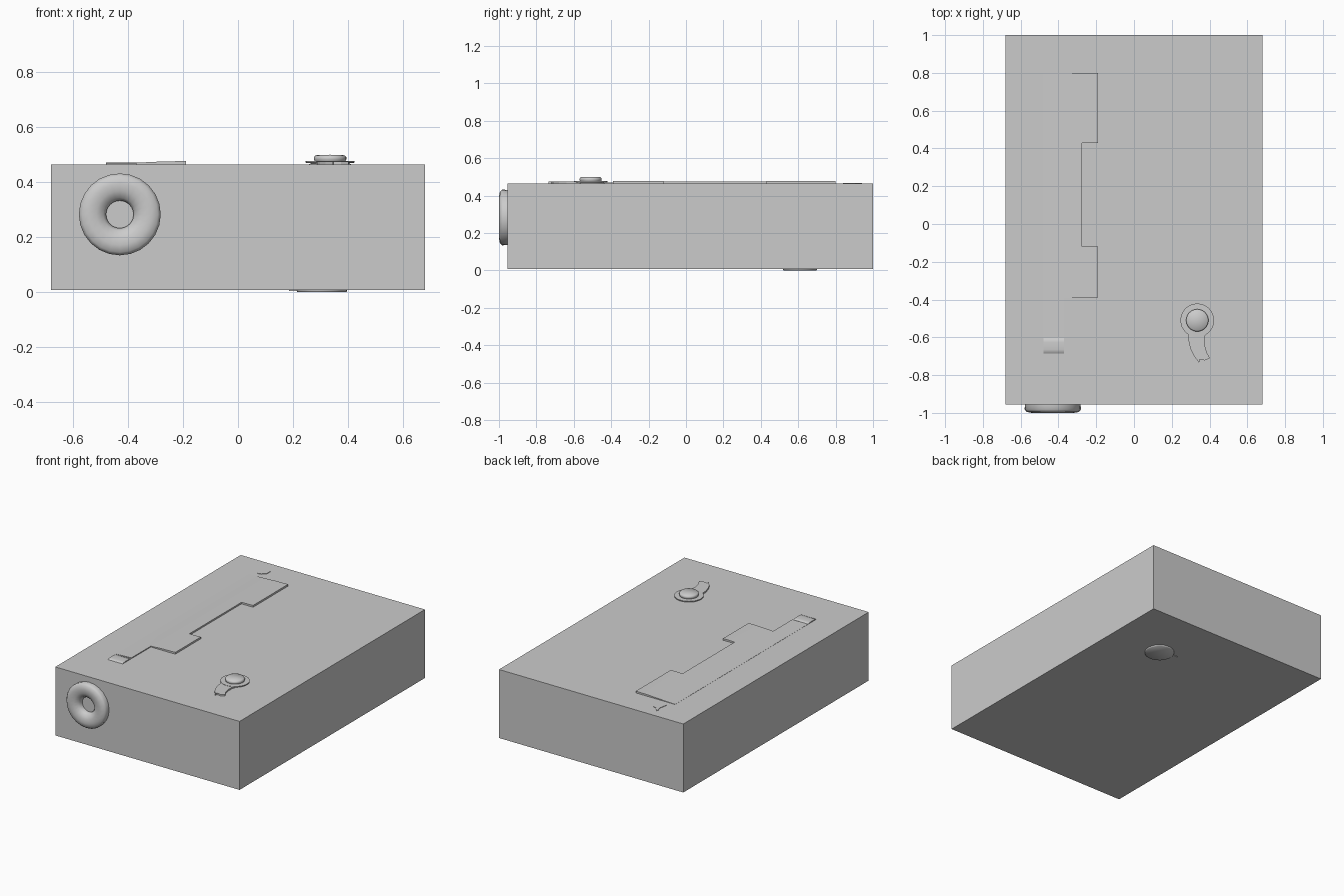
import bpy, bmesh, math
from mathutils import Vector

if "Cube" in bpy.data.objects:
    bpy.data.objects.remove(bpy.data.objects["Cube"])

mat = bpy.data.materials.new("plain_grey")
mat.diffuse_color = (0.6, 0.6, 0.6, 1)
mat.use_nodes = True
mat.node_tree.nodes["Principled BSDF"].inputs["Base Color"].default_value = mat.diffuse_color


def finish(name, bm, smooth=None):
    bmesh.ops.remove_doubles(bm, verts=bm.verts, dist=1e-5)
    bmesh.ops.recalc_face_normals(bm, faces=bm.faces)
    me = bpy.data.meshes.new(name)
    bm.to_mesh(me)
    bm.free()
    ob = bpy.data.objects.new(name, me)
    bpy.context.collection.objects.link(ob)
    me.materials.append(mat)
    if smooth:
        bpy.ops.object.select_all(action='DESELECT')
        ob.select_set(True)
        bpy.context.view_layer.objects.active = ob
        bpy.ops.object.shade_smooth_by_angle(angle=math.radians(smooth))
    return ob


def box(name, lo, hi):
    bm = bmesh.new()
    bmesh.ops.create_cube(bm, size=1)
    for v in bm.verts:
        v.co = Vector([lo[i] + (v.co[i] + 0.5) * (hi[i] - lo[i]) for i in range(3)])
    return finish(name, bm)


def lathe(name, profile, centre, axis, segments, smooth=60):
    """Spin (radius, position) points about an axis through centre."""
    bm = bmesh.new()
    c = Vector(centre)
    if axis == 'Y':
        vs = [bm.verts.new((c.x + r, h, c.z)) for r, h in profile]
        ax = (0, 1, 0)
    else:
        vs = [bm.verts.new((c.x + r, c.y, h)) for r, h in profile]
        ax = (0, 0, 1)
    es = [bm.edges.new(p) for p in zip(vs, vs[1:])]
    bmesh.ops.spin(bm, geom=vs + es, cent=c, axis=ax, angle=math.tau, steps=segments)
    return finish(name, bm, smooth)


def plate(name, outline, z0, z1, smooth=None):
    bm = bmesh.new()
    f = bm.faces.new([bm.verts.new((x, y, z0)) for x, y in outline])
    out = bmesh.ops.extrude_face_region(bm, geom=[f])
    for v in out['geom']:
        if isinstance(v, bmesh.types.BMVert):
            v.co.z = z1
    return finish(name, bm, smooth)


# main block
box("main_block", (-0.68, -0.955, 0.008), (0.68, 1.0, 0.465))

# ring on the front
lathe("front_ring", [(0.147, -0.95), (0.149, -0.982), (0.138, -0.995), (0.112, -1.0),
                     (0.085, -0.997), (0.06, -0.985), (0.05, -0.967), (0.05, -0.95)],
      (-0.43, 0, 0.283), 'Y', 24, 75)

# long notched bar on top, sloping up towards +x
xs = [-0.48, -0.37, -0.275, -0.19]
tops = [0.466, 0.471, 0.4755, 0.477]
rows = [(-0.595, -0.39, 1), (-0.39, -0.12, 3), (-0.12, 0.43, 2), (0.43, 0.80, 3)]
bm = bmesh.new()
for y0, y1, count in rows:
    for i in range(count):
        bm.faces.new([bm.verts.new((xs[j], y, tops[j]))
                      for j, y in ((i, y0), (i + 1, y0), (i + 1, y1), (i, y1))])
bmesh.ops.remove_doubles(bm, verts=bm.verts, dist=1e-5)
out = bmesh.ops.extrude_face_region(bm, geom=bm.faces[:])
for v in out['geom']:
    if isinstance(v, bmesh.types.BMVert):
        v.co.z = 0.46
finish("notched_bar", bm, 30)

# rounded collar at the end of the bar
bm = bmesh.new()
section = [(-0.69, 0.46), (-0.685, 0.468), (-0.665, 0.471), (-0.625, 0.471),
           (-0.605, 0.468), (-0.60, 0.46)]
f = bm.faces.new([bm.verts.new((-0.48, y, z)) for y, z in section])
out = bmesh.ops.extrude_face_region(bm, geom=[f])
for v in out['geom']:
    if isinstance(v, bmesh.types.BMVert):
        v.co.x = -0.37
finish("bar_collar", bm, 50)

# small hook beyond the bar
plate("small_hook", [(-0.445, 0.84), (-0.42, 0.845), (-0.395, 0.87), (-0.395, 0.905),
                     (-0.415, 0.91), (-0.44, 0.94), (-0.445, 0.93), (-0.435, 0.90)],
      0.46, 0.468)

# button with flange, raised cap and curved tail
lathe("button_flange", [(0, 0.46), (0.085, 0.46), (0.07, 0.469), (0.089, 0.471), (0.089, 0.477),
                        (0.058, 0.478)], (0.335, -0.51, 0), 'Z', 32)
lathe("button_cap", [(0.055, 0.475), (0.059, 0.483), (0.059, 0.491), (0.053, 0.498),
                     (0, 0.50)], (0.335, -0.51, 0), 'Z', 32)
plate("button_tail", [(0.285, -0.56), (0.287, -0.61), (0.298, -0.66), (0.318, -0.70),
                      (0.345, -0.735), (0.347, -0.718), (0.375, -0.722), (0.402, -0.71),
                      (0.385, -0.68), (0.374, -0.64), (0.375, -0.60), (0.385, -0.56)],
      0.462, 0.475)

# matching disc and tab underneath
lathe("bottom_disc", [(0, 0.0), (0.088, 0.0), (0.091, 0.003), (0.091, 0.01)],
      (0.305, 0.61, 0), 'Z', 32)
plate("bottom_tab", [(0.225, 0.60), (0.185, 0.61), (0.195, 0.625), (0.185, 0.64),
                     (0.225, 0.64)], 0.004, 0.01)
